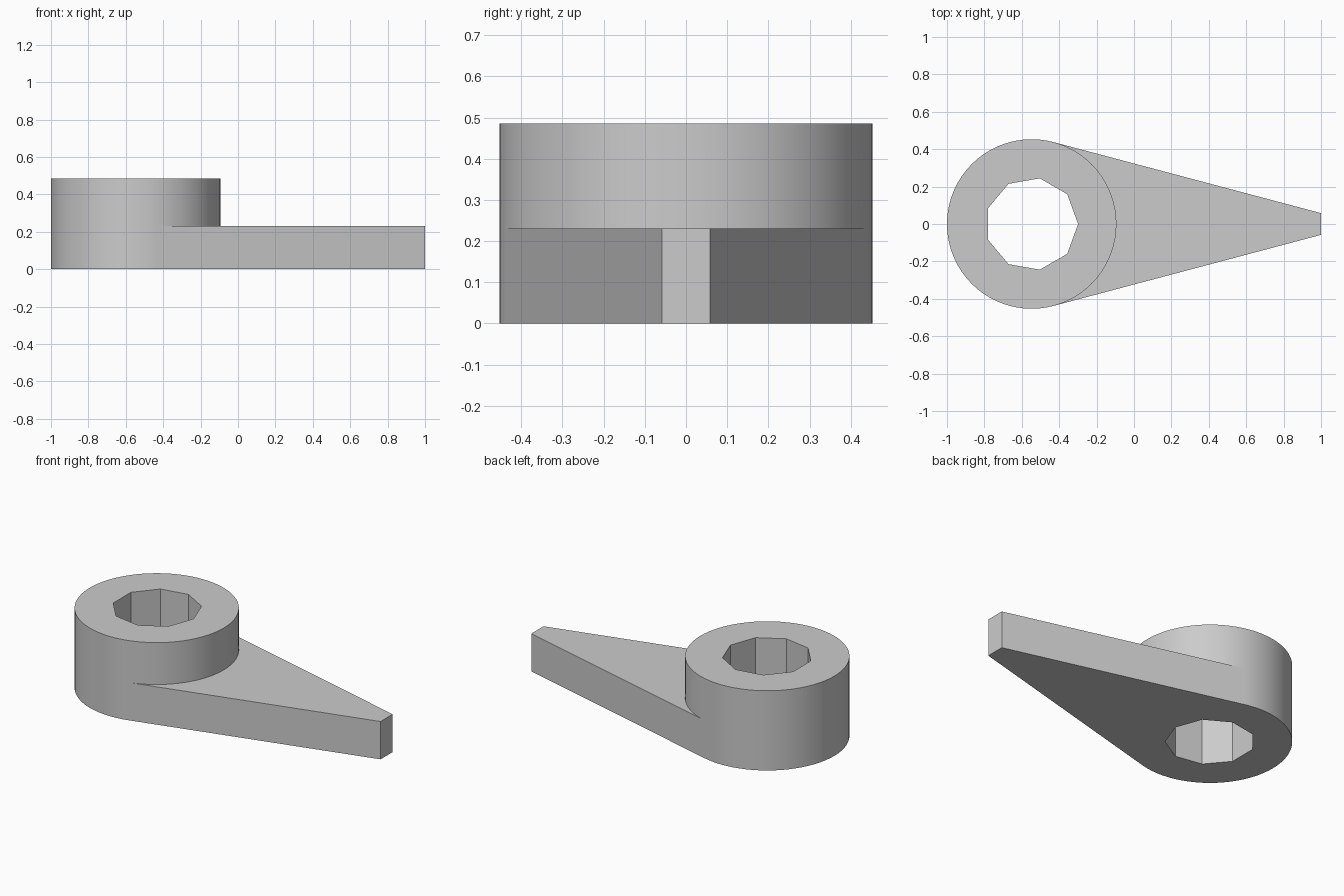
import bpy
import bmesh
from math import cos, sin, tau, radians

if "Cube" in bpy.data.objects:
    bpy.data.objects.remove(bpy.data.objects["Cube"], do_unlink=True)

HUB_X, HUB_R, HUB_H = -0.547, 0.453, 0.485   # round hub
HOLE_R, HOLE_SIDES, STEPS = 0.248, 9, 8      # faceted hole, rim segments per side
ARM_H, TIP_HALF = 0.23, 0.058                # tapered arm
SIDES = HOLE_SIDES * STEPS

grey = bpy.data.materials.new("plain grey")
grey.use_nodes = True
colour = (0.6, 0.6, 0.6, 1.0)
grey.diffuse_color = colour
grey.node_tree.nodes["Principled BSDF"].inputs["Base Color"].default_value = colour


def on_circle(radius, index, sides):
    angle = tau * index / sides
    return HUB_X + radius * cos(angle), radius * sin(angle)


def extrude_part(name, outlines, height):
    """Raise flat, edge-sharing outlines into one smooth-by-angle solid."""
    bm = bmesh.new()
    for outline in outlines:
        bm.faces.new([bm.verts.new((x, y, 0)) for x, y in outline])
    bmesh.ops.remove_doubles(bm, verts=bm.verts[:], dist=1e-5)
    raised = bmesh.ops.extrude_face_region(bm, geom=bm.faces[:], use_keep_orig=True)
    verts = [g for g in raised["geom"] if isinstance(g, bmesh.types.BMVert)]
    bmesh.ops.translate(bm, verts=verts, vec=(0, 0, height))
    bmesh.ops.recalc_face_normals(bm, faces=bm.faces[:])
    mesh = bpy.data.meshes.new(name)
    bm.to_mesh(mesh)
    bm.free()
    mesh.materials.append(grey)
    part = bpy.data.objects.new(name, mesh)
    bpy.context.collection.objects.link(part)
    bpy.ops.object.select_all(action="DESELECT")
    part.select_set(True)
    bpy.context.view_layer.objects.active = part
    bpy.ops.object.shade_smooth_by_angle(angle=radians(30))
    return part


# Hub: one sector per flat of the hole
sectors = []
for s in range(HOLE_SIDES):
    rim = [on_circle(HUB_R, s * STEPS + i, SIDES) for i in range(STEPS + 1)]
    bore = [on_circle(HOLE_R, s + 1, HOLE_SIDES), on_circle(HOLE_R, s, HOLE_SIDES)]
    sectors.append(rim + bore)
extrude_part("hub", sectors, HUB_H)

# Arm: leaves the hub along its tangents and tapers to a blunt tip
TANGENT = 15
arc = [on_circle(HUB_R, i, SIDES) for i in range(TANGENT, -TANGENT - 1, -1)]
extrude_part("arm", [arc + [(1, -TIP_HALF), (1, TIP_HALF)]], ARM_H)
